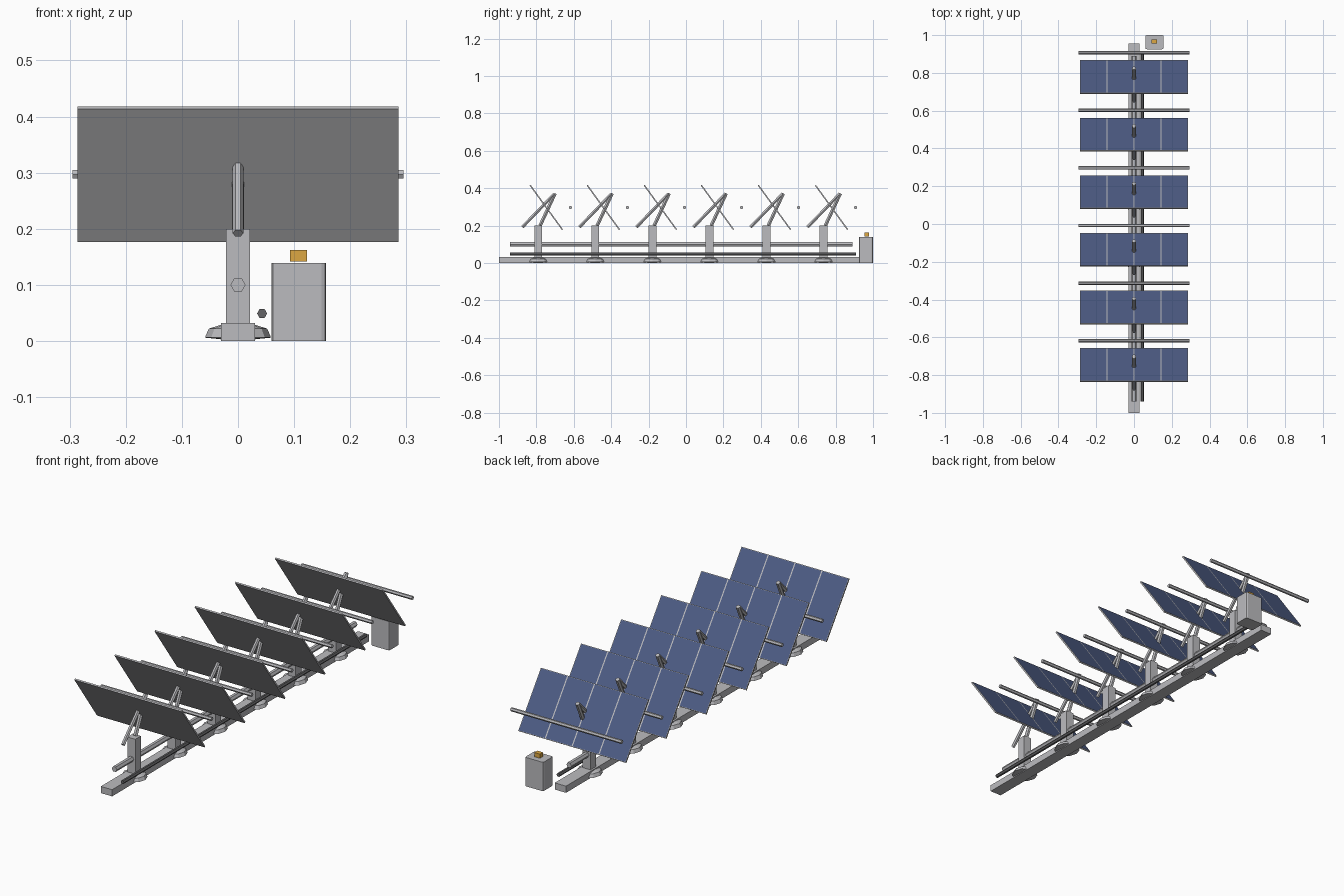
import bpy, bmesh, math
from mathutils import Vector, Matrix

cube = bpy.data.objects.get("Cube")
if cube:
    bpy.data.objects.remove(cube, do_unlink=True)


def material(name, rgb):
    m = bpy.data.materials.new(name)
    m.use_nodes = True
    m.diffuse_color = (*rgb, 1)
    m.node_tree.nodes["Principled BSDF"].inputs["Base Color"].default_value = (*rgb, 1)
    return m


GREY = material("light grey metal", (0.5, 0.5, 0.52))
BLUE = material("cell blue", (0.075, 0.107, 0.235))
DARK = material("dark grey cable", (0.13, 0.13, 0.135))
ORANGE = material("amber", (0.72, 0.39, 0.055))


def add(name, bm, *mats):
    bmesh.ops.recalc_face_normals(bm, faces=bm.faces)
    mesh = bpy.data.meshes.new(name)
    bm.to_mesh(mesh)
    bm.free()
    for m in mats:
        mesh.materials.append(m)
    ob = bpy.data.objects.new(name, mesh)
    bpy.context.collection.objects.link(ob)
    return ob


def box(name, lo, hi, mat, bevel=0):
    lo, hi = Vector(lo), Vector(hi)
    bm = bmesh.new()
    bmesh.ops.create_cube(bm, size=1, matrix=Matrix.Translation((lo + hi) / 2)
                          @ Matrix.Diagonal((*(hi - lo), 1)))
    if bevel:
        upright = [e for e in bm.edges
                   if abs(e.verts[0].co.z - e.verts[1].co.z) > 0.01]
        bmesh.ops.bevel(bm, geom=upright, offset=bevel, segments=2,
                        affect='EDGES', profile=0.5)
    return add(name, bm, mat)


def loft(name, rings, mat):
    """Skin a stack of equal rings and cap both ends."""
    bm = bmesh.new()
    loops = [[bm.verts.new(p) for p in ring] for ring in rings]
    n = len(loops[0])
    for a, b in zip(loops, loops[1:]):
        for i in range(n):
            j = (i + 1) % n
            bm.faces.new((a[i], a[j], b[j], b[i]))
    bm.faces.new(loops[0])
    bm.faces.new(loops[-1])
    return add(name, bm, mat)


def ring(centre, u, v, r, n):
    return [centre + r * (u * math.cos(t) + v * math.sin(t))
            for t in (math.tau * i / n for i in range(n))]


def rod(name, p, q, r, mat=GREY, u=(1, 0, 0)):
    """Six-sided rod from p to q with a corner pointing along u."""
    p, q, u = Vector(p), Vector(q), Vector(u)
    v = (q - p).normalized().cross(u)
    return loft(name, [ring(p, u, v, r, 6), ring(q, u, v, r, 6)], mat)


def panel(y):
    # Four blue cells inset into a thin grey board
    bm = bmesh.new()
    bmesh.ops.create_grid(bm, x_segments=4, y_segments=1, size=0.5)
    bmesh.ops.scale(bm, vec=(0.572, 0.294, 1), verts=bm.verts)
    cells = list(bm.faces)
    bmesh.ops.inset_individual(bm, faces=cells, thickness=0.004)
    for f in cells:
        f.material_index = 1
    ob = add("solar_panel", bm, GREY, BLUE)
    ob.location = (0, y + 0.043, 0.297)
    ob.rotation_euler.x = math.radians(-54)
    solid = ob.modifiers.new("thickness", 'SOLIDIFY')
    solid.thickness = 0.007
    solid.offset = 0
    solid.material_offset = -1
    solid.material_offset_rim = -1


# Long ground beam, pipe and cable
box("ground_beam", (-0.03, -1, 0), (0.03, 0.955, 0.032), GREY)
rod("long_pipe", (0, -0.94, 0.1), (0, 0.89, 0.1), 0.0135)
rod("cable", (0.043, -0.94, 0.049), (0.043, 0.91, 0.049), 0.009, DARK)

# Six repeated stations
X, Y = Vector((1, 0, 0)), Vector((0, 1, 0))
FOOT = [(0.03, 0.003), (0.059, 0.006), (0.052, 0.022), (0.03, 0.029)]
for i in range(6):
    y = -0.79 + 0.305 * i
    loft("round_foot", [ring(Vector((0, y, z)), X, Y, r, 10) for r, z in FOOT], GREY)
    box("post", (-0.021, y - 0.021, 0.03), (0.021, y + 0.021, 0.2), GREY)
    rod("tilt_arm", (0, y - 0.085, 0.192), (0, y + 0.085, 0.368), 0.0095)
    rod("support_arm", (0, y + 0.01, 0.2), (0, y + 0.09, 0.372), 0.0105)
    rod("cross_bar", (-0.295, y + 0.172, 0.297), (0.295, y + 0.172, 0.297),
        0.009, u=(0, 1, 0))
    panel(y)

# Control cabinet with its lamp
box("control_cabinet", (0.06, 0.925, 0), (0.157, 1, 0.139), GREY, bevel=0.008)
box("cabinet_lamp", (0.093, 0.955, 0.142), (0.123, 0.978, 0.162), ORANGE)
